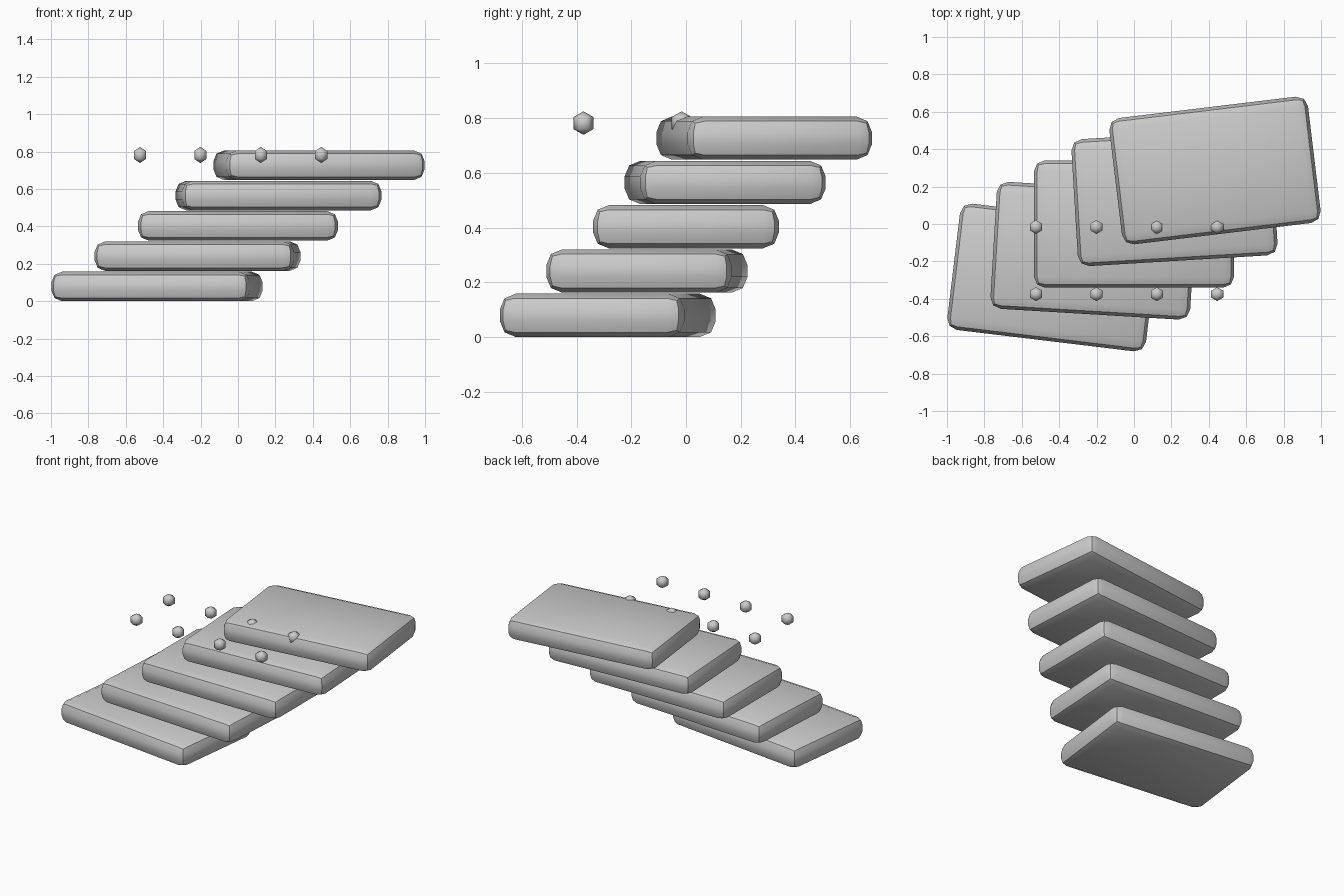
import bpy
import bmesh
import math

cube = bpy.data.objects.get("Cube")
if cube:
    bpy.data.objects.remove(cube, do_unlink=True)

# Single plain material
grey = bpy.data.materials.new("light_grey")
grey.use_nodes = True
COLOUR = (0.6, 0.6, 0.6, 1)
grey.diffuse_color = COLOUR
grey.node_tree.nodes["Principled BSDF"].inputs["Base Color"].default_value = COLOUR

SLAB_SIZE = (1.07, 0.68, 0.158)
SLAB_STEP = (0.2165, 0.143, 0.162)
TURN = 0.06
BEVEL = 0.058


def add_object(name, bm, location, turn=0.0):
    mesh = bpy.data.meshes.new(name)
    for face in bm.faces:
        face.smooth = True
    bm.to_mesh(mesh)
    bm.free()
    mesh.materials.append(grey)
    obj = bpy.data.objects.new(name, mesh)
    bpy.context.collection.objects.link(obj)
    obj.location = location
    obj.rotation_euler.z = turn
    return obj


def add_slab(index):
    """Rounded slab, shifted and turned a little further at each level."""
    bm = bmesh.new()
    bmesh.ops.create_cube(bm, size=1)
    bmesh.ops.scale(bm, vec=SLAB_SIZE, verts=bm.verts)
    bmesh.ops.bevel(bm, geom=bm.edges[:], offset=BEVEL, segments=2,
                    profile=0.5, affect='EDGES')
    k = index - 2
    location = (k * SLAB_STEP[0], k * SLAB_STEP[1],
                SLAB_SIZE[2] / 2 + index * SLAB_STEP[2])
    slab = add_object(f"slab_{index + 1}", bm, location, k * TURN)
    bpy.ops.object.select_all(action='DESELECT')
    slab.select_set(True)
    bpy.context.view_layer.objects.active = slab
    bpy.ops.object.shade_smooth_by_angle(angle=math.radians(30))


def add_bead(name, location):
    """Small six-sided ball with two corners on the y axis."""
    bm = bmesh.new()
    bmesh.ops.create_uvsphere(bm, u_segments=6, v_segments=3, radius=0.043)
    if max(v.co.y for v in bm.verts) < max(v.co.x for v in bm.verts):
        for v in bm.verts:
            v.co.x, v.co.y = -v.co.y, v.co.x
    add_object(name, bm, location)


# Stack of five slabs
for i in range(5):
    add_slab(i)

# Two rows of four floating beads
for row, y in (("front", -0.375), ("back", -0.016)):
    for i in range(4):
        add_bead(f"{row}_bead_{i + 1}", (-0.524 + 0.323 * i, y, 0.782))
